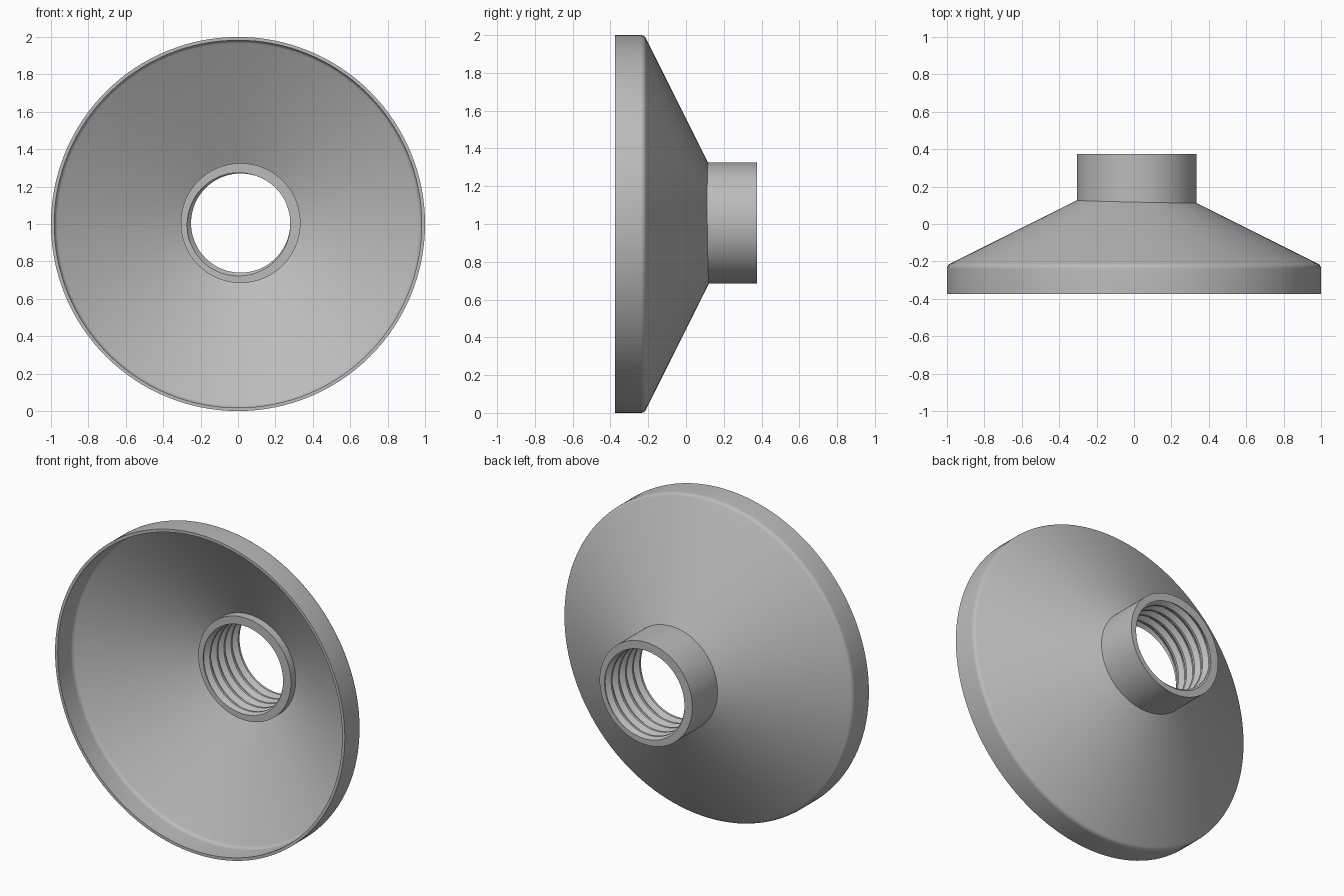
import bpy, bmesh, math

cube = bpy.data.objects.get("Cube")
if cube:
    bpy.data.objects.remove(cube, do_unlink=True)

grey = bpy.data.materials.new("plain grey")
grey.use_nodes = True
colour = (0.5, 0.5, 0.5, 1)
grey.diffuse_color = colour
grey.node_tree.nodes["Principled BSDF"].inputs["Base Color"].default_value = colour

SEGMENTS = 128


def lathe(name, rings, cx, cz, smooth_angle):
    """Closed surface round the y axis; rings(angle) gives (radius, y) points."""
    bm = bmesh.new()
    columns = []
    for i in range(SEGMENTS):
        a = 2 * math.pi * i / SEGMENTS
        columns.append([bm.verts.new((cx + r * math.cos(a), y, cz + r * math.sin(a)))
                        for r, y in rings(a)])
    count = len(columns[0])
    for i in range(SEGMENTS):
        p, q = columns[i], columns[(i + 1) % SEGMENTS]
        for j in range(count):
            k = (j + 1) % count
            bm.faces.new((p[j], q[j], q[k], p[k]))
    bmesh.ops.remove_doubles(bm, verts=bm.verts, dist=0.0003)
    bmesh.ops.recalc_face_normals(bm, faces=bm.faces)
    mesh = bpy.data.meshes.new(name)
    bm.to_mesh(mesh)
    bm.free()
    mesh.materials.append(grey)
    obj = bpy.data.objects.new(name, mesh)
    bpy.context.collection.objects.link(obj)
    bpy.ops.object.select_all(action='DESELECT')
    obj.select_set(True)
    bpy.context.view_layer.objects.active = obj
    bpy.ops.object.shade_smooth_by_angle(angle=math.radians(smooth_angle))
    return obj


# Thin cone with a rounded shoulder and a straight rim
SLOPE = math.atan(0.5)
FILLET = 0.03


def wall(radius, tip_y, tip_r):
    """Points from the rim edge, round the shoulder, up to the cone's tip."""
    shoulder_y = tip_y - 0.5 * (radius - tip_r)
    turn = math.pi / 2 - SLOPE
    cy = shoulder_y - FILLET * math.tan(turn / 2)
    points = [(radius, -0.375)]
    for s in range(6):
        t = turn * s / 5
        points.append((radius - FILLET + FILLET * math.cos(t), cy + FILLET * math.sin(t)))
    return points + [(tip_r, tip_y)]


shell = wall(1.0, 0.127, 0.305) + wall(0.982, 0.107, 0.305)[::-1]
lathe("cone_with_rim", lambda a: shell, 0, 1, 35)

# Neck with a helical thread cut in its bore
NECK_FRONT, NECK_BACK = 0.045, 0.375
PITCH = 0.07
CREST, ROOT = 0.265, 0.289
THREAD = [(0, CREST), (0.2, CREST), (0.55, ROOT), (0.65, ROOT), (1, CREST)]


def bore_radius(phase):
    for (p0, r0), (p1, r1) in zip(THREAD, THREAD[1:]):
        if phase <= p1:
            return r0 + (r1 - r0) * (phase - p0) / (p1 - p0)
    return CREST


def neck_rings(a):
    turn = a / (2 * math.pi)
    points = [(0.32, NECK_BACK), (0.32, NECK_FRONT)]
    turns = math.ceil((NECK_BACK - NECK_FRONT) / PITCH) + 1
    for k in range(turns + 1):
        for phase, _ in THREAD[:-1]:
            y = NECK_FRONT + (k + phase - turn) * PITCH
            y = min(max(y, NECK_FRONT), NECK_BACK)
            here = ((y - NECK_FRONT) / PITCH + turn + 1e-7) % 1
            points.append((bore_radius(here), y))
    return points


def closed_neck():
    """The thread moves on by one pitch each turn, so the last column is
    joined to the first by matching points one pitch apart."""
    bm = bmesh.new()
    columns = []
    for i in range(SEGMENTS + 1):
        a = 2 * math.pi * i / SEGMENTS
        columns.append([bm.verts.new((0.014 + r * math.cos(a), y, 1.005 + r * math.sin(a)))
                        for r, y in neck_rings(a)])
    count = len(columns[0])
    for p, q in zip(columns, columns[1:]):
        for j in range(count):
            k = (j + 1) % count
            bm.faces.new((p[j], q[j], q[k], p[k]))
    bmesh.ops.remove_doubles(bm, verts=bm.verts, dist=0.0002)
    bmesh.ops.dissolve_degenerate(bm, edges=bm.edges, dist=0.0001)
    bmesh.ops.recalc_face_normals(bm, faces=bm.faces)
    mesh = bpy.data.meshes.new("threaded_neck")
    bm.to_mesh(mesh)
    bm.free()
    mesh.materials.append(grey)
    obj = bpy.data.objects.new("threaded_neck", mesh)
    bpy.context.collection.objects.link(obj)
    bpy.ops.object.select_all(action='DESELECT')
    obj.select_set(True)
    bpy.context.view_layer.objects.active = obj
    bpy.ops.object.shade_smooth_by_angle(angle=math.radians(25))


closed_neck()
